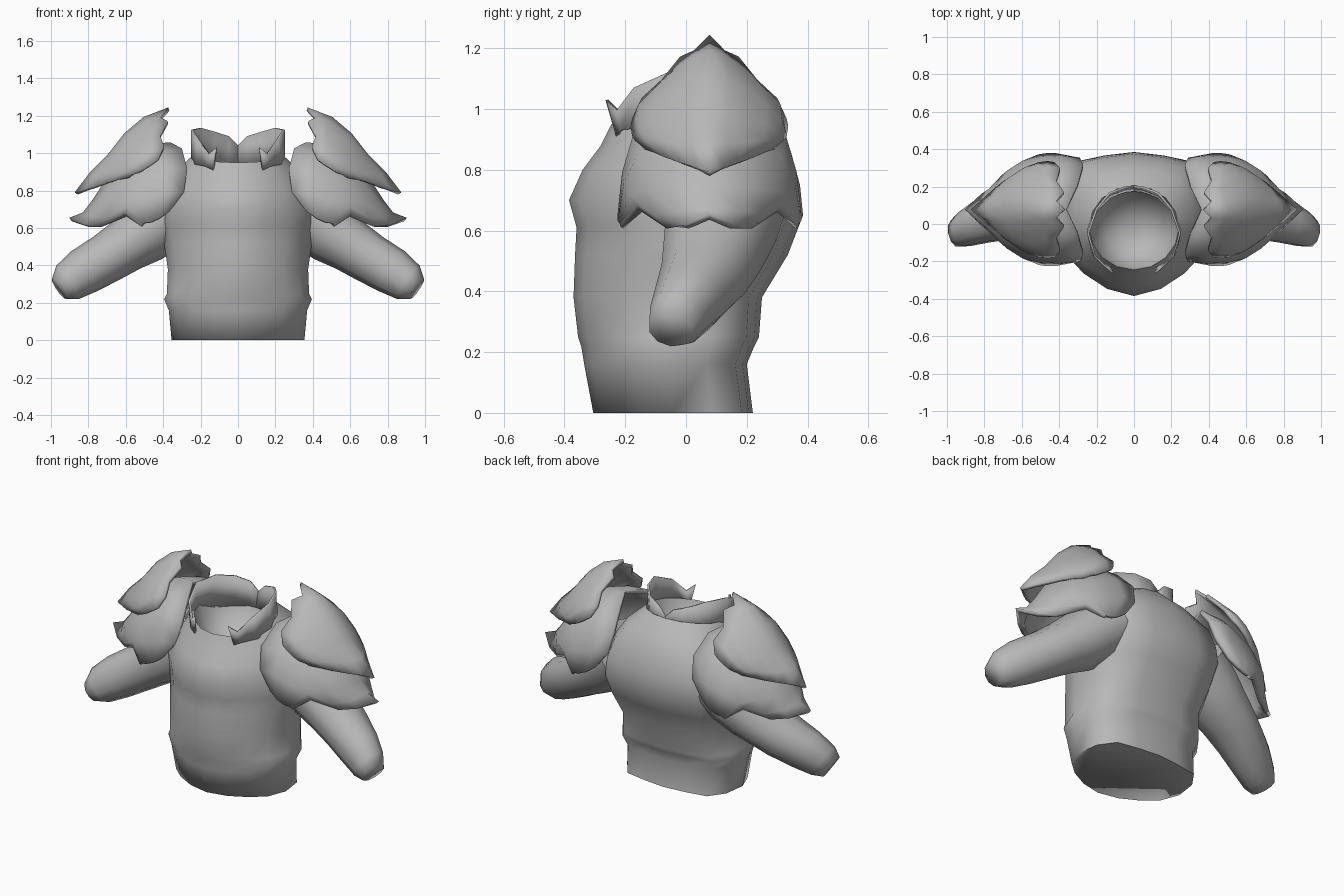
import bpy, bmesh, math
from mathutils import Vector

grey = bpy.data.materials.new("plain grey")
grey.diffuse_color = (0.48, 0.48, 0.48, 1)


def make(name, verts, faces, thick=0.0, angle=60):
    """Mesh object with clean normals, optional thickness and smooth shading."""
    me = bpy.data.meshes.new(name)
    me.from_pydata([tuple(v) for v in verts], [], faces)
    bm = bmesh.new()
    bm.from_mesh(me)
    bmesh.ops.recalc_face_normals(bm, faces=bm.faces)
    bm.to_mesh(me)
    bm.free()
    ob = bpy.data.objects.new(name, me)
    bpy.context.collection.objects.link(ob)
    me.materials.append(grey)
    if thick:
        mod = ob.modifiers.new("thickness", 'SOLIDIFY')
        mod.thickness = thick
        mod.offset = 0
    bpy.ops.object.select_all(action='DESELECT')
    ob.select_set(True)
    bpy.context.view_layer.objects.active = ob
    bpy.ops.object.shade_smooth_by_angle(angle=math.radians(angle))
    return ob


def grid_faces(rows, cols, closed):
    faces = []
    for r in range(rows - 1):
        for c in range(cols if closed else cols - 1):
            d = (c + 1) % cols
            faces.append((r * cols + c, r * cols + d, (r + 1) * cols + d, (r + 1) * cols + c))
    return faces


def loft(name, rings, angle=60):
    n = len(rings[0])
    faces = grid_faces(len(rings), n, True)
    faces.append(tuple(range(n)))
    faces.append(tuple(range((len(rings) - 1) * n, len(rings) * n)))
    return make(name, [v for ring in rings for v in ring], faces, 0, angle)


# Half cross-sections from front middle to back middle: keeled body, round neck
BODY = [(0, -1), (0.35, -0.9), (0.66, -0.68), (0.88, -0.42), (1, 0),
        (0.95, 0.5), (0.76, 0.86), (0.38, 0.95), (0, 1)]
NECK = [(math.sin(math.pi * i / 8), -math.cos(math.pi * i / 8)) for i in range(9)]


def torso_ring(zf, zb, hw, yf, yb, neck=0.0):
    """Blend of body and neck section; the ring can tilt from front to back."""
    half = [(b[0] + (k[0] - b[0]) * neck, b[1] + (k[1] - b[1]) * neck) for b, k in zip(BODY, NECK)]
    full = half + [(-x, y) for x, y in half[-2:0:-1]]
    mid, dy = (yf + yb) / 2, (yb - yf) / 2
    return [(x * hw, mid + y * dy, zf + (zb - zf) * (1 + y) / 2) for x, y in full]


# Torso, closed at the hem and sunk into a bowl at the neck
torso = [
    (0.0, 0.0, 0.355, -0.305, 0.22),
    (0.16, 0.16, 0.37, -0.335, 0.20),
    (0.22, 0.22, 0.395, -0.345, 0.225),
    (0.25, 0.25, 0.38, -0.355, 0.24),
    (0.38, 0.38, 0.375, -0.37, 0.25),
    (0.52, 0.52, 0.395, -0.365, 0.335),
    (0.61, 0.65, 0.415, -0.36, 0.385),
    (0.70, 0.75, 0.41, -0.385, 0.375),
    (0.80, 0.86, 0.37, -0.34, 0.345),
    (0.88, 0.95, 0.32, -0.28, 0.29, 0.4),
    (0.95, 1.03, 0.24, -0.245, 0.205, 1),
    (0.88, 0.95, 0.215, -0.225, 0.185, 1),
    (0.81, 0.85, 0.16, -0.16, 0.12, 1),
    (0.78, 0.80, 0.07, -0.07, 0.04, 1),
]
loft("torso", [torso_ring(*t) for t in torso], 85)

# Sleeves: centre, radius along the drop, radius front to back
ARM = [((0.30, 0.13, 0.73), 0.18, 0.21), ((0.42, 0.115, 0.63), 0.17, 0.195),
       ((0.50, 0.10, 0.57), 0.165, 0.18),
       ((0.60, 0.08, 0.505), 0.145, 0.165), ((0.70, 0.055, 0.44), 0.135, 0.145),
       ((0.82, 0.01, 0.37), 0.128, 0.118), ((0.91, -0.03, 0.31), 0.108, 0.095),
       ((0.955, -0.05, 0.275), 0.068, 0.075)]


def sleeve(side, name):
    axis = Vector((0.8, -0.2, -0.56)).normalized()
    up = Vector((0.57, 0, 0.82)).normalized()
    across = axis.cross(up).normalized()
    rings = []
    for c, ru, ra in ARM:
        ring = []
        for i in range(10):
            a = 2 * math.pi * i / 10
            p = Vector(c) + up * ru * math.cos(a) + across * ra * math.sin(a)
            ring.append((p.x * side, p.y, p.z))
        rings.append(ring)
    loft(name, rings, 85)


# Plates: rows from the inner edge outward, each from the ridge to one side
LOWER = [
    [(0.36, 0, 1.045), (0.30, 0.13, 1.015), (0.272, 0.23, 0.91), (0.29, 0.265, 0.79), (0.37, 0.28, 0.685)],
    [(0.46, 0, 1.04), (0.43, 0.14, 1.0), (0.40, 0.24, 0.91), (0.38, 0.275, 0.79), (0.42, 0.29, 0.65)],
    [(0.64, 0, 0.94), (0.61, 0.13, 0.91), (0.55, 0.23, 0.84), (0.50, 0.27, 0.75), (0.465, 0.29, 0.63)],
    [(0.77, 0, 0.74), (0.74, 0.11, 0.735), (0.67, 0.20, 0.735), (0.59, 0.25, 0.715), (0.50, 0.285, 0.625)],
    [(0.82, 0, 0.675), (0.77, 0.10, 0.66), (0.70, 0.175, 0.655), (0.60, 0.23, 0.69), (0.51, 0.285, 0.62)],
    [(0.895, 0, 0.645), (0.81, 0.075, 0.612), (0.72, 0.13, 0.61), (0.59, 0.215, 0.67), (0.505, 0.28, 0.615)],
]
UPPER = [
    [(0.37, 0, 1.235), (0.415, 0.045, 1.185), (0.375, 0.09, 1.165), (0.415, 0.15, 1.09), (0.395, 0.215, 1.03), (0.425, 0.245, 0.965)],
    [(0.50, 0, 1.185), (0.48, 0.05, 1.165), (0.465, 0.10, 1.13), (0.475, 0.16, 1.075), (0.47, 0.225, 1.01), (0.46, 0.25, 0.94)],
    [(0.60, 0, 1.10), (0.59, 0.06, 1.09), (0.57, 0.12, 1.06), (0.545, 0.18, 1.01), (0.525, 0.23, 0.965), (0.505, 0.245, 0.91)],
    [(0.69, 0, 0.985), (0.68, 0.06, 0.98), (0.65, 0.12, 0.97), (0.61, 0.18, 0.945), (0.575, 0.22, 0.92), (0.53, 0.235, 0.895)],
    [(0.785, 0, 0.89), (0.76, 0.05, 0.885), (0.72, 0.11, 0.885), (0.66, 0.165, 0.895), (0.61, 0.20, 0.895), (0.56, 0.22, 0.885)],
    [(0.865, 0, 0.785), (0.81, 0.045, 0.805), (0.76, 0.09, 0.82), (0.70, 0.14, 0.84), (0.64, 0.175, 0.858), (0.58, 0.205, 0.87)],
]


def plate(name, rows, side, thick):
    verts = []
    for row in rows:
        full = [(x, -y, z) for x, y, z in row[:0:-1]] + row
        verts += [(x * side, y + 0.077, z) for x, y, z in full]
    cols = 2 * len(rows[0]) - 1
    make(name, verts, grid_faces(len(rows), cols, False), thick)


# Standing collar halves, open at the front: x, y, bottom z, top x, top y, top z
COLLAR = [(0.13, -0.225, 0.91, 0.115, -0.26, 1.03),
          (0.17, -0.21, 0.93, 0.155, -0.225, 0.995),
          (0.225, -0.14, 0.94, 0.21, -0.17, 1.07),
          (0.245, -0.03, 0.94, 0.245, -0.05, 1.125),
          (0.205, 0.07, 0.94, 0.20, 0.08, 1.135),
          (0.13, 0.145, 0.94, 0.13, 0.165, 1.115),
          (0.05, 0.175, 0.95, 0.05, 0.195, 1.09),
          (0.0, 0.18, 0.95, 0.0, 0.20, 1.04)]


def collar(side, name):
    verts = [(a * side, b, c) for a, b, c, d, e, f in COLLAR]
    verts += [(d * side, e, f) for a, b, c, d, e, f in COLLAR]
    make(name, verts, grid_faces(2, len(COLLAR), False), 0.012)


for side, word in ((-1, "right"), (1, "left")):
    sleeve(side, word + "_sleeve")
    plate(word + "_lower_shoulder_plate", LOWER, side, 0.025)
    plate(word + "_upper_shoulder_plate", UPPER, side, 0.02)
    collar(side, word + "_collar")
